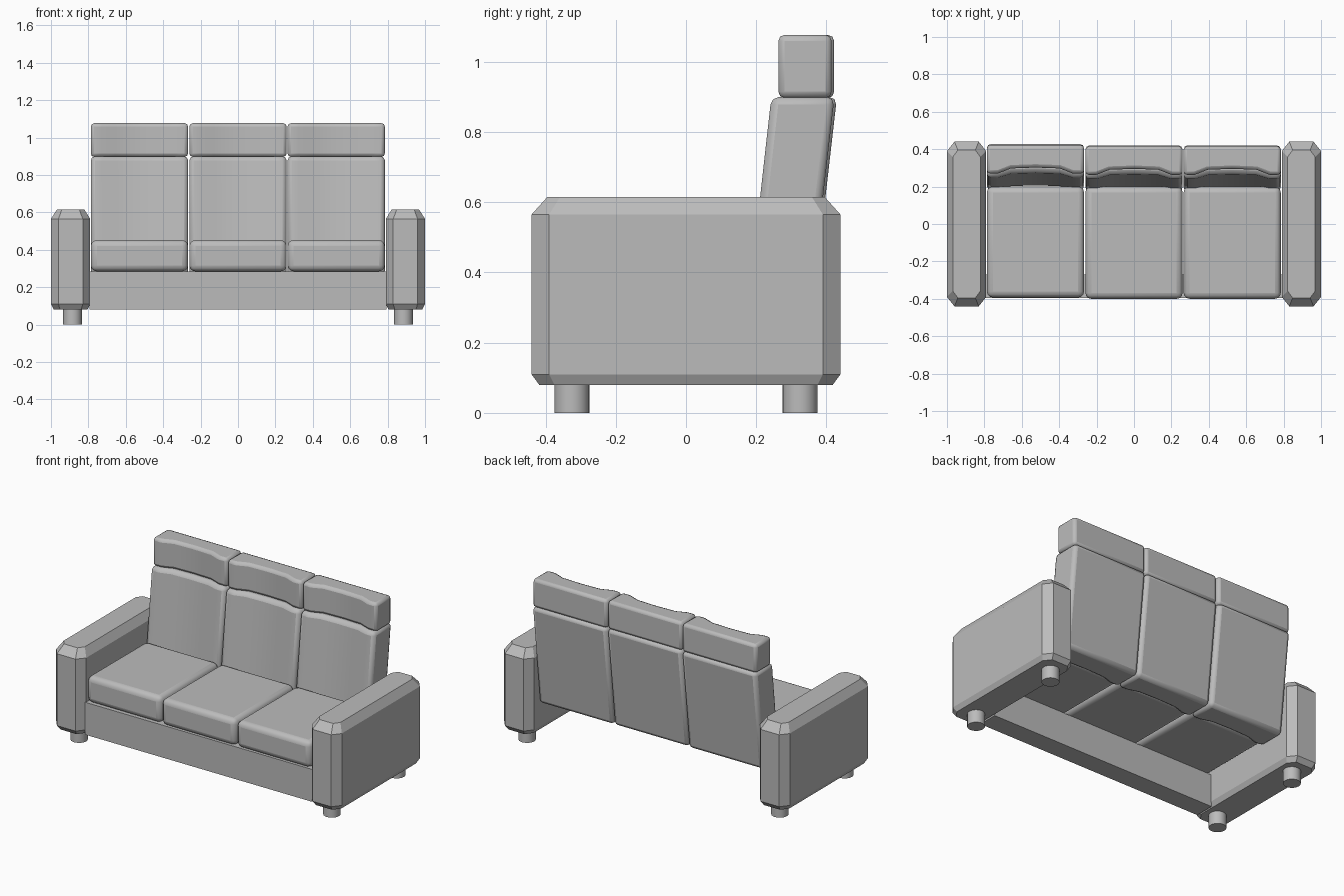
import bpy, bmesh, math

cube = bpy.data.objects.get("Cube")
if cube:
    bpy.data.objects.remove(cube, do_unlink=True)

GREY = (0.5, 0.5, 0.5, 1)
mat = bpy.data.materials.new("light_grey_fabric")
mat.use_nodes = True
mat.diffuse_color = GREY
mat.node_tree.nodes["Principled BSDF"].inputs["Base Color"].default_value = GREY


def loft(name, rings, bevel=0, segments=2, smooth=True):
    """Skin closed rings of equal length, cap both ends, optionally bevel."""
    bm = bmesh.new()
    loops = [[bm.verts.new(p) for p in ring] for ring in rings]
    n = len(loops[0])
    for low, high in zip(loops, loops[1:]):
        for i in range(n):
            j = (i + 1) % n
            bm.faces.new((low[i], low[j], high[j], high[i]))
    bm.faces.new(loops[0][::-1])
    bm.faces.new(loops[-1])
    bmesh.ops.recalc_face_normals(bm, faces=bm.faces)
    mesh = bpy.data.meshes.new(name)
    bm.to_mesh(mesh)
    bm.free()
    mesh.materials.append(mat)
    ob = bpy.data.objects.new(name, mesh)
    bpy.context.collection.objects.link(ob)
    if bevel:
        mod = ob.modifiers.new("soft_edges", "BEVEL")
        mod.width = bevel
        mod.segments = segments
        mod.limit_method = "ANGLE"
        mod.angle_limit = math.radians(40)
    if smooth:
        bpy.ops.object.select_all(action="DESELECT")
        ob.select_set(True)
        bpy.context.view_layer.objects.active = ob
        bpy.ops.object.shade_smooth_by_angle(angle=math.radians(35))
    return ob


def rect(x0, x1, y0, y1, z):
    return [(x0, y0, z), (x1, y0, z), (x1, y1, z), (x0, y1, z)]


def octagon(x0, x1, y0, y1, z, cx, cy):
    return [(x0 + cx, y0, z), (x1 - cx, y0, z), (x1, y0 + cy, z), (x1, y1 - cy, z),
            (x1 - cx, y1, z), (x0 + cx, y1, z), (x0, y1 - cy, z), (x0, y0 + cy, z)]


def hollow_front(xc, half, y0, y1, z, dip):
    """Plan outline with side wings and a shallow hollow across the front."""
    front = [(-half, 0), (-half * 0.77, 0), (-half * 0.5, dip * 0.85), (0, dip),
             (half * 0.5, dip * 0.85), (half * 0.77, 0), (half, 0)]
    ring = [(xc + x, y0 + d, z) for x, d in front]
    return ring + [(xc + half, y1, z), (xc - half, y1, z)]


# Arms: blocks with chamfered corners, and their round feet
for side, sx in (("left", 1), ("right", -1)):
    rings = []
    for z, inset in ((0.08, 0.022), (0.11, 0), (0.565, 0), (0.615, 0.045)):
        ring = octagon(0.79 + inset * 0.7, 1 - inset * 0.7, -0.44 + inset, 0.44 - inset, z,
                       0.04 - inset * 0.3, 0.05 - inset * 0.3)
        rings.append([(sx * x, y, zz) for x, y, zz in ring])
    loft(side + "_arm", rings, smooth=False)
    for end, y in (("front", -0.325), ("back", 0.325)):
        circle = [(math.cos(a * math.tau / 24) * 0.05, math.sin(a * math.tau / 24) * 0.05)
                  for a in range(24)]
        loft(f"{side}_{end}_foot",
             [[(sx * 0.885 + cx, y + cy, z) for cx, cy in circle] for z in (0, 0.09)])

# Front rail under the seat
loft("front_rail", [rect(-0.795, 0.795, -0.395, -0.27, z) for z in (0.08, 0.285)], smooth=False)

# Three places, each with a seat, a leaning back and a headrest
HALF = 0.26
for place, xc, dy in (("right", -0.527, 0.007), ("middle", 0, 0), ("left", 0.525, 0)):
    loft(place + "_seat_cushion",
         [rect(xc - HALF, xc + HALF, -0.4 + dy, 0.2, z) for z in (0.285, 0.452)],
         bevel=0.032, segments=3)
    loft(place + "_back_cushion",
         [hollow_front(xc, HALF, y0 + dy, y1 + dy, z, 0.025)
          for z, y0, y1 in ((0.265, 0.172, 0.35), (0.9, 0.243, 0.423))],
         bevel=0.022, segments=2)
    loft(place + "_headrest",
         [hollow_front(xc, HALF, 0.263 + dy, 0.415 + dy, z, 0.032) for z in (0.897, 1.077)],
         bevel=0.018, segments=2)
